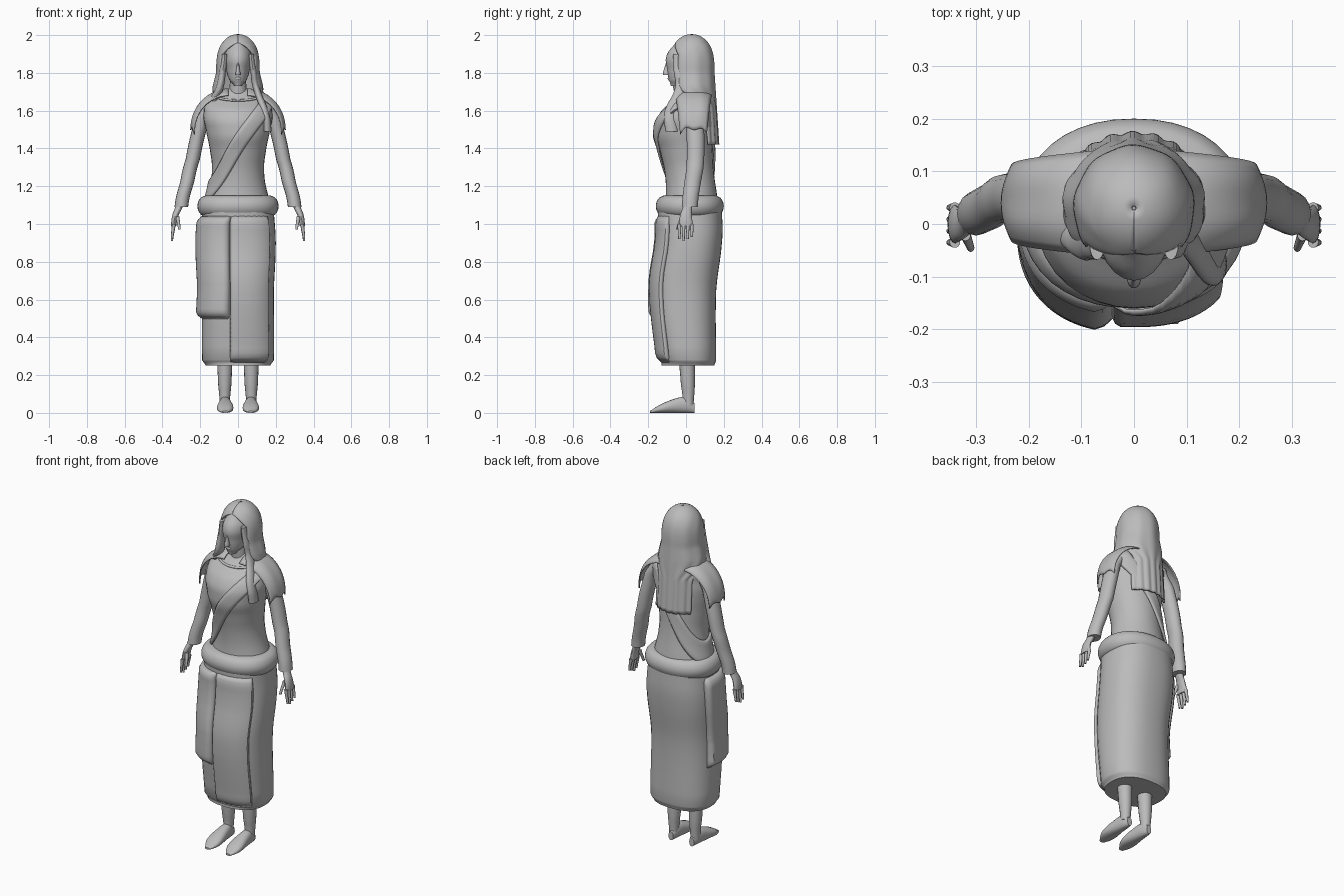
import bpy, bmesh
from math import sin, cos, pi, tau, radians, sqrt, copysign
from mathutils import Vector

if "Cube" in bpy.data.objects:
    bpy.data.objects.remove(bpy.data.objects["Cube"])

grey = bpy.data.materials.new("plain_grey")
grey.use_nodes = True
colour = (.5, .5, .5, 1)
grey.diffuse_color = colour
grey.node_tree.nodes["Principled BSDF"].inputs["Base Color"].default_value = colour


def finish(name, bm):
    bmesh.ops.recalc_face_normals(bm, faces=bm.faces)
    mesh = bpy.data.meshes.new(name)
    bm.to_mesh(mesh)
    bm.free()
    mesh.materials.append(grey)
    part = bpy.data.objects.new(name, mesh)
    bpy.context.collection.objects.link(part)
    bpy.ops.object.select_all(action="DESELECT")
    bpy.context.view_layer.objects.active = part
    part.select_set(True)
    bpy.ops.object.shade_smooth_by_angle(angle=radians(40))
    return part


def smooth_rings(rings, steps=5):
    """Blend rings of (position, centre x, centre y, radius x, radius y)."""
    rings = [Vector(ring) for ring in rings]
    padded = [rings[0]] + rings + [rings[-1]]
    result = []
    for before, here, there, after in zip(padded, rings, rings[1:], padded[3:]):
        for step in range(steps):
            t = step / steps
            leaving = here + (there - before) * (t / 2)
            arriving = there - (after - here) * ((1 - t) / 2)
            ring = leaving + (arriving - leaving) * (t * t * (3 - 2 * t))
            ring[0] = here[0] + (there[0] - here[0]) * t
            result.append(ring)
    return result + [rings[-1]]


def ring_point(ring, angle, power=2, offset=0):
    position, centre_x, centre_y, radius_x, radius_y = ring
    across = copysign(abs(cos(angle)) ** (2 / power), cos(angle))
    along = copysign(abs(sin(angle)) ** (2 / power), sin(angle))
    return Vector((centre_x + (radius_x + offset) * across,
                   centre_y + (radius_y + offset) * along, position))


def on_body(body, z, angle, offset, power=2):
    """Point on a smoothed body at height z, pushed outward by offset."""
    for low, high in zip(body, body[1:]):
        if z <= high[0]:
            break
    ring = low + (high - low) * ((z - low[0]) / (high[0] - low[0]))
    return ring_point(ring, angle, power, offset)


def loft(name, rings, sides=24, power=2, mirror=1, lengthwise=False):
    bm = bmesh.new()
    rows = []
    for ring in rings:
        row = []
        for k in range(sides):
            p = ring_point(ring, tau * k / sides, power)
            if lengthwise:
                p = p.xzy
            p.x *= mirror
            row.append(bm.verts.new(p))
        rows.append(row)
    for row, above in zip(rows, rows[1:]):
        for k in range(sides):
            bm.faces.new((row[k - 1], row[k], above[k], above[k - 1]))
    bm.faces.new(rows[0])
    bm.faces.new(rows[-1])
    return finish(name, bm)


def limb(name, points, start, end, mirror=1):
    """Tapering tube that rises through the points."""
    rings = []
    for k, (x, y, z) in enumerate(points):
        radii = Vector(start).lerp(Vector(end), k / (len(points) - 1))
        rings.append((z, x, y, *radii))
    return loft(name, smooth_rings(rings), 16, mirror=mirror)


def sheet(name, surface, columns, rows, thickness=.006):
    bm = bmesh.new()
    grid = [[bm.verts.new(surface(i / columns, j / rows)) for j in range(rows + 1)]
            for i in range(columns + 1)]
    for left, right in zip(grid, grid[1:]):
        for j in range(rows):
            bm.faces.new((left[j], right[j], right[j + 1], left[j + 1]))
    cloth = finish(name, bm).modifiers.new("cloth_thickness", "SOLIDIFY")
    cloth.thickness, cloth.offset = thickness, 0


def pillow(t, sharpness=8):
    return sqrt(min(1, sharpness * min(t, 1 - t)))


# Torso and neck
torso = smooth_rings([
    (1.1, 0, .03, .17, .14), (1.25, 0, .02, .14, .13), (1.4, 0, 0, .15, .14),
    (1.5, 0, -.01, .17, .15), (1.6, 0, 0, .18, .13), (1.66, 0, .03, .15, .09),
    (1.72, 0, .03, .05, .05)])
loft("torso", torso, 32)
limb("neck", [(0, .02, 1.65), (0, 0, 1.8)], (.05, .05), (.04, .04))

# Skirt with two wrapped front panels
skirt = smooth_rings([
    (.25, 0, .01, .17, .14), (.28, 0, .01, .19, .15), (.65, 0, -.01, .19, .17),
    (.9, 0, .02, .2, .17), (1.07, 0, .02, .19, .17)])
loft("skirt", skirt, 40, 2.4)


def skirt_panel(name, first, last, hem, swell):
    def surface(u, v):
        angle = radians(first + (last - first) * u)
        puff = swell * (1 + max(0, .3 - v)) * pillow(u, 14) * pillow(v, 16)
        return on_body(skirt, hem + (1.04 - hem) * v, angle, puff - .003, 2.4)
    sheet(name, surface, 28, 32)


skirt_panel("right_skirt_panel", 160, 261, .5, .026)
skirt_panel("left_skirt_panel", 261, 322, .27, .016)

# Rolled belt
belt = []
for k in range(13):
    bulge = .04 * sqrt(sin(pi * k / 12))
    belt.append((1.04 + .11 * k / 12, 0, .02, .175 + bulge, .14 + bulge))
loft("belt", belt, 40, 2.2)


# Diagonal sash and neckline, both fitted to the torso
def sash(u, v):
    angle = tau * u
    rise = cos(angle)
    width = .14 - .07 * max(0, rise) ** 4
    z = 1.42 + rise / 4 + width * (v - .5)
    return on_body(torso, max(1.13, z), angle, .004 + .008 * pillow(v))


def neckline(u, v):
    angle = pi * (1.05 + .9 * u)
    return on_body(torso, 1.695 + .045 * sin(angle) + .008 * v, angle, .003)


sheet("sash", sash, 64, 10)
sheet("neckline", neckline, 24, 1)

# Head, nose and lips
head = smooth_rings([
    (1.73, 0, -.05, .02, .03), (1.76, 0, -.03, .045, .06), (1.82, 0, 0, .063, .1),
    (1.9, 0, .01, .07, .11), (1.97, 0, .02, .04, .07)])
loft("head", head)
limb("nose", [(0, -.1, 1.79), (0, -.1, 1.82), (0, -.09, 1.88)], (.014, .022), (.004, .01))
limb("lips", [(0, -.08, 1.76), (0, -.085, 1.77), (0, -.08, 1.78)], (.018, .012), (.015, .012))


# Hair shell, open at the face and hanging down the back
def hair(u, v):
    z = 2 - .58 * v ** 1.5
    dome = sqrt(max(.001, 1 - max(0, z / .2 - 9) ** 3))
    drop = max(0, 1.8 - z)
    radius = dome * .11 + min(.02, drop / 4)
    ring = (z, 0, .03 + drop / 16, radius, .115 * dome)
    parting = 52 * sqrt(min(1, max(0, (1.955 - z) * 16)))
    shoulder = 70 * min(1, max(0, (1.72 - z) * 10))
    gap = radians(parting + shoulder)
    return ring_point(ring, gap - pi / 2 + (tau - gap * 2) * u, 2, .003 * v * sin(40 * u))


sheet("hair", hair, 48, 40, .01)
temple = [(.1, -.03, 1.71), (.083, -.035, 1.8), (.07, -.04, 1.9)]
limb("left_hair_strand", [(.155, -.075, 1.49), (.14, -.08, 1.6)] + temple, (.022, .034), (.014, .028))
limb("right_hair_strand", [(.13, 0, 1.65)] + temple, (.025, .04), (.014, .028), -1)

for side, label in ((1, "left_"), (-1, "right_")):
    # Sleeve, hand, fingers and thumb
    limb(label + "sleeve", [(.3, .02, 1.09), (.27, .035, 1.22), (.24, .05, 1.34),
                            (.19, .045, 1.56), (.14, .035, 1.66)], (.036, .042), (.04, .05), side)
    limb(label + "hand", [(.34, 0, .99), (.33, 0, 1.05), (.31, .01, 1.1)], (.014, .037), (.02, .024), side)
    for k in range(4):
        y = .022 * k - .035
        tip = .91 + .01 * abs(k - 1)
        limb(label + "finger", [(.35, y, tip), (.34, y, 1)], (.006, .006), (.01, .01), side)
    limb(label + "thumb", [(.31, -.045, .97), (.32, -.02, 1.04)], (.007, .008), (.01, .012), side)

    # Short cape draped over the shoulder
    def cape(u, v):
        bend = u * pi / 2
        spread = 2 * v - 1
        sag = spread * spread
        return Vector((side * (.05 + .2 * sin(bend) - .02 * sag * u),
                       .04 + spread * (.1 - .03 * u),
                       1.51 + .205 * cos(bend) - .035 * sag + .012 * u * sin(9 * v)))

    sheet(label + "shoulder_cape", cape, 16, 12)

    # Leg and bare foot
    limb(label + "leg", [(.07, .012, .04), (.07, .01, .15), (.07, 0, .4)], (.026, .028), (.044, .046), side)
    foot = []
    for k in range(17):
        t = k / 16
        rounding = max(.3, 1 - abs(2 * t - 1) ** 5)
        height = (.01 + .036 * cos(t * pi / 2)) * sqrt(rounding)
        width = (.028 + .016 * sin(t * t * pi)) * sqrt(rounding)
        foot.append((.045 - .235 * t, .068, height, width, height))
    loft(label + "foot", foot, 20, 2.3, side, True)
